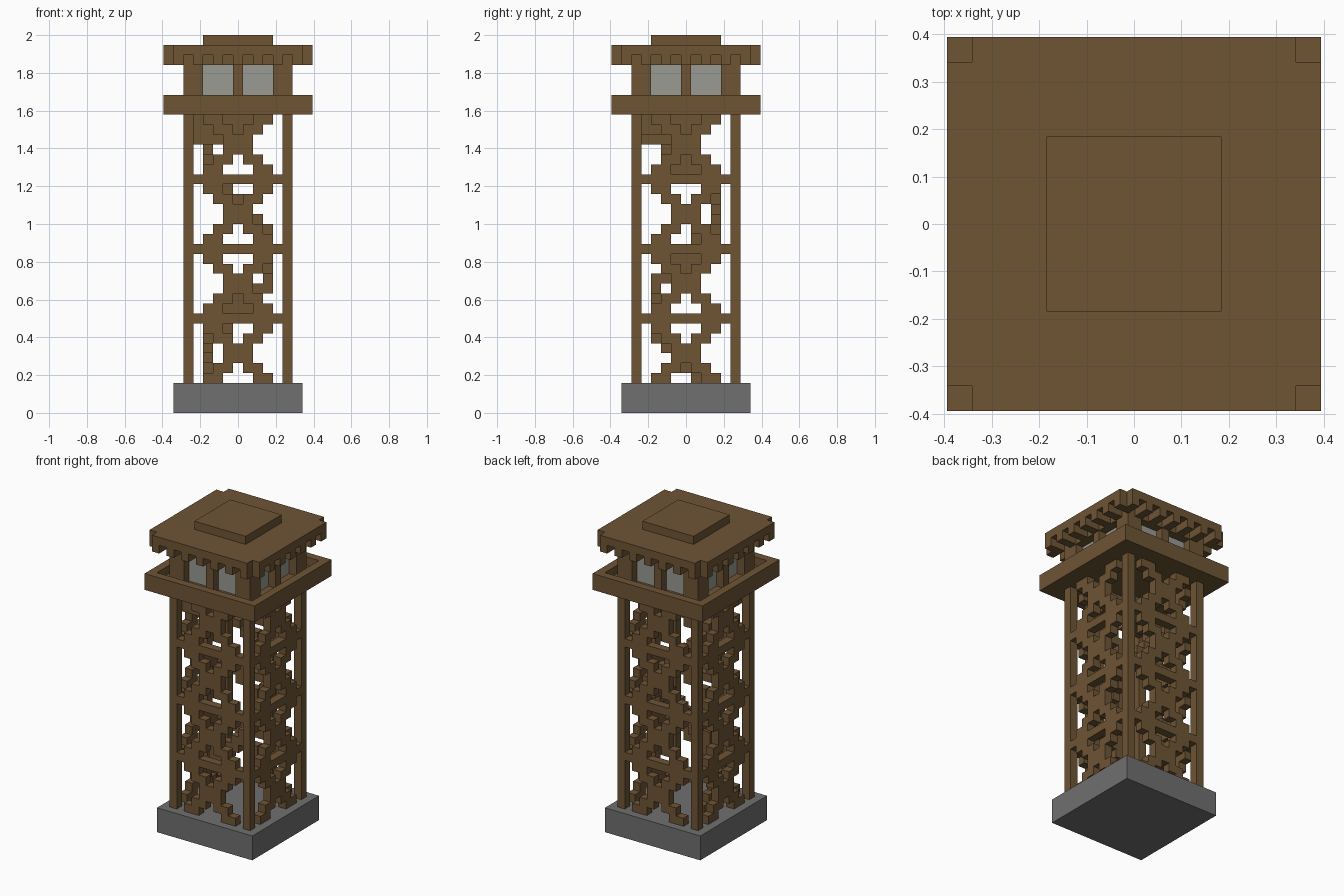
import bpy, bmesh, math

cube = bpy.data.objects.get("Cube")
if cube:
    bpy.data.objects.remove(cube, do_unlink=True)

UNIT = 2 / 38  # edge of one block


def material(name, color):
    mat = bpy.data.materials.new(name)
    mat.use_nodes = True
    mat.diffuse_color = (*color, 1)
    mat.node_tree.nodes["Principled BSDF"].inputs["Base Color"].default_value = (*color, 1)
    return mat


wood = material("brown wood", (0.156, 0.09, 0.036))
stone = material("grey stone", (0.16, 0.16, 0.16))
glass = material("pale glass", (0.32, 0.325, 0.29))


def block(x0, x1, y0, y1, z0, z1):
    """All grid cells in a box, ends included."""
    return {(x, y, z) for x in range(x0, x1 + 1)
            for y in range(y0, y1 + 1) for z in range(z0, z1 + 1)}


def four_sides(cells):
    """Repeat cells on all four sides of the tower."""
    result = set()
    for x, y, z in cells:
        result |= {(x, y, z), (-y, x, z), (-x, -y, z), (y, -x, z)}
    return result


def build(name, cells, mat):
    """Make one mesh from the outer faces of a set of cells."""
    bm = bmesh.new()
    verts = {}

    def vert(p):
        if p not in verts:
            verts[p] = bm.verts.new(((p[0] - 0.5) * UNIT, (p[1] - 0.5) * UNIT, p[2] * UNIT))
        return verts[p]

    for cell in sorted(cells):
        for axis in range(3):
            for side in (0, 1):
                near = list(cell)
                near[axis] += 2 * side - 1
                if tuple(near) in cells:
                    continue
                corners = []
                for a, b in ((0, 0), (1, 0), (1, 1), (0, 1)):
                    p = list(cell)
                    p[axis] += side
                    p[(axis + 1) % 3] += a
                    p[(axis + 2) % 3] += b
                    corners.append(vert(tuple(p)))
                bm.faces.new(corners if side else corners[::-1])
    bmesh.ops.dissolve_limit(bm, angle_limit=math.radians(1),
                             verts=bm.verts[:], edges=bm.edges[:])
    mesh = bpy.data.meshes.new(name)
    bm.to_mesh(mesh)
    bm.free()
    mesh.materials.append(mat)
    obj = bpy.data.objects.new(name, mesh)
    bpy.context.collection.objects.link(obj)


# Stone foundation
build("foundation", block(-6, 6, -6, 6, 0, 2), stone)

# Legs, stepped cross braces and horizontal bars
frame = block(-5, -5, -5, -5, 3, 29)
for base in (3, 10, 17, 24):
    for step, inner in enumerate((2, 1, 0, 0, 1, 2)):
        for s in (-1, 1):
            for i in (inner, inner + 1):
                frame.add((s * i, -5, base + step))
for row in (9, 16, 23):
    frame |= block(-4, 4, -5, -5, row, row)
build("braced_frame", four_sides(frame), wood)

# Winding stair, one run along each inner side
stair = set()
for n in range(5):
    stair.add((-3, 1 - n, 3 + n))
    stair.add((2 - n, 3, 19 + n))
for row, x0, x1 in ((8, -2, -1), (9, -1, 0), (10, -1, 1), (11, 0, 2), (12, 2, 3)):
    stair |= block(x0, x1, -3, -3, row, row)
for row, y0, y1 in ((13, -3, -1), (14, -1, 0), (15, -1, 1), (16, 1, 2), (17, 1, 3), (18, 3, 3)):
    stair |= block(3, 3, y0, y1, row, row)
for row, y0, y1 in ((24, -1, 3), (25, -1, 0), (26, -2, -2)):
    stair |= block(-3, -3, y0, y1, row, row)
# Upper landing under the deck
stair |= block(-4, -2, -4, -2, 27, 29)
stair |= block(-4, 1, -4, -3, 28, 29) | block(-4, -3, -4, 1, 28, 29)
build("winding_stair", stair, wood)

# Deck with raised rim
deck = block(-7, 7, -7, 7, 30, 31) - block(-6, 6, -6, 6, 31, 31)
build("lookout_deck", deck, wood)

# Cabin posts, mullions and recessed windows
build("cabin_posts", four_sides(block(-5, -4, -5, -4, 31, 34) |
                                block(0, 0, -5, -4, 31, 34)), wood)
build("windows", four_sides(block(-3, -1, -4, -4, 31, 34) |
                            block(1, 3, -4, -4, 31, 34)), glass)

# Roof slab without corners, rafter ends and cap
roof = block(-7, 7, -7, 7, 36, 36) | block(-5, 5, -5, 5, 35, 35) | block(-3, 3, -3, 3, 37, 37)
roof -= four_sides({(7, 7, 36)})
rafters = set()
for x in range(-6, 7, 2):
    rafters |= block(x, x, -7, -6, 35, 35)
build("roof", roof | four_sides(rafters), wood)
